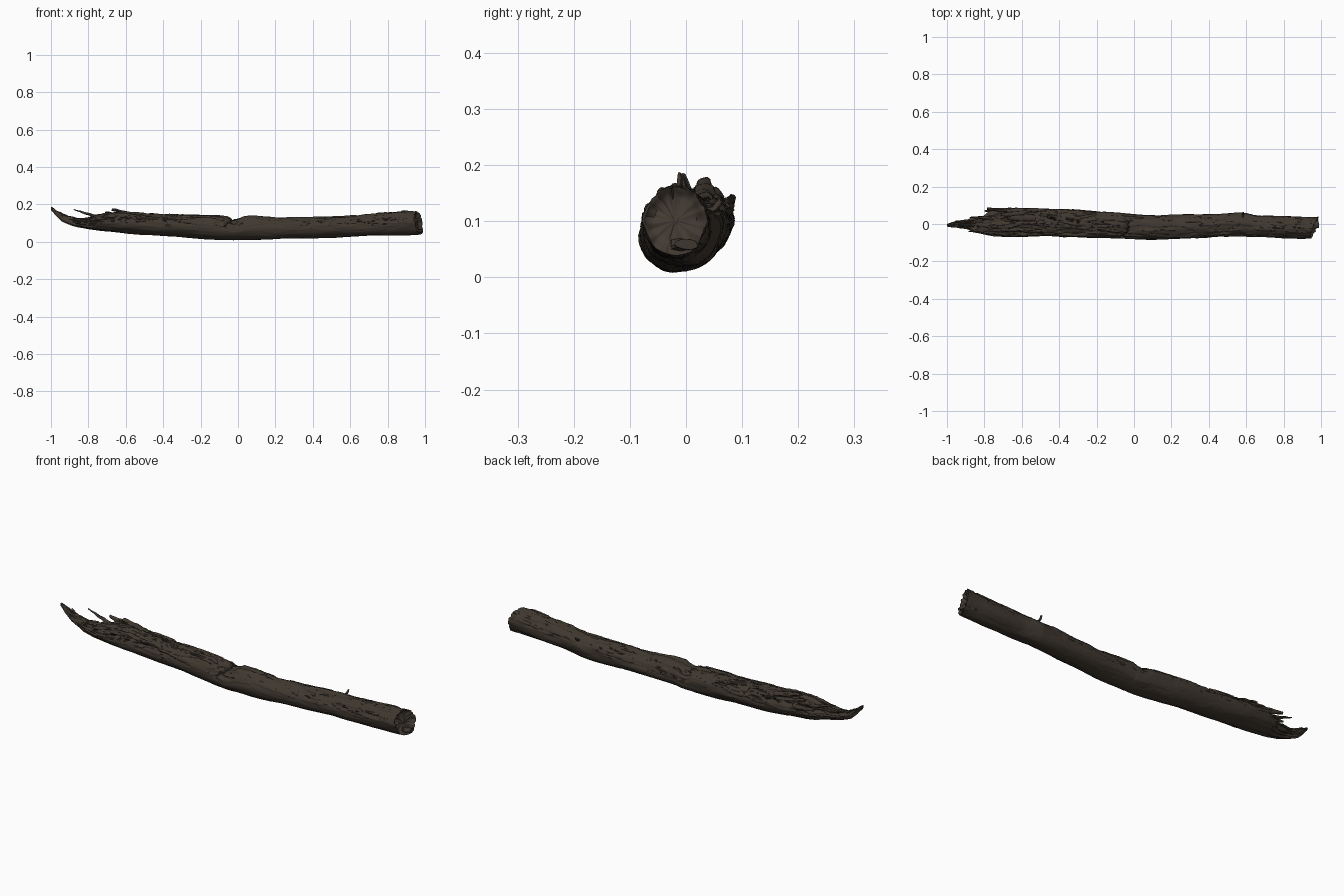
import bpy, bmesh, math, random
from mathutils import Vector, noise

if "Cube" in bpy.data.objects:
    bpy.data.objects.remove(bpy.data.objects["Cube"])

random.seed(4)
SEG, STATIONS = 96, 420

def material(name, rgb):
    m = bpy.data.materials.new(name)
    m.diffuse_color = (*rgb, 1)
    m.use_nodes = True
    m.node_tree.nodes["Principled BSDF"].inputs["Base Color"].default_value = m.diffuse_color
    return m

bark = material("dark brown bark", (0.050, 0.039, 0.029))
crack = material("deep crack brown", (0.032, 0.025, 0.019))
cut = material("weathered cut wood", (0.056, 0.044, 0.033))

# silhouette of the log: x, y min, y max, z min, z max
PROFILE = [
    (-1.00, -0.014, 0.000, 0.170, 0.190), (-0.97, -0.018, 0.010, 0.138, 0.172),
    (-0.93, -0.020, 0.018, 0.108, 0.148), (-0.87, -0.030, 0.026, 0.084, 0.134),
    (-0.845, -0.046, 0.036, 0.078, 0.138), (-0.79, -0.058, 0.048, 0.068, 0.140),
    (-0.76, -0.064, 0.074, 0.063, 0.142), (-0.71, -0.066, 0.084, 0.056, 0.150),
    (-0.60, -0.067, 0.086, 0.045, 0.156), (-0.50, -0.066, 0.082, 0.038, 0.150),
    (-0.20, -0.072, 0.070, 0.017, 0.143), (-0.06, -0.076, 0.060, 0.010, 0.133),
    (-0.025, -0.078, 0.056, 0.009, 0.116), (0.01, -0.080, 0.054, 0.009, 0.124),
    (0.03, -0.082, 0.052, 0.009, 0.136), (0.10, -0.086, 0.051, 0.011, 0.139),
    (0.22, -0.081, 0.049, 0.014, 0.128), (0.45, -0.068, 0.055, 0.021, 0.131),
    (0.57, -0.066, 0.060, 0.026, 0.136), (0.66, -0.072, 0.047, 0.028, 0.143),
    (0.80, -0.076, 0.042, 0.034, 0.154), (0.90, -0.077, 0.038, 0.038, 0.164),
    (0.965, -0.076, 0.037, 0.040, 0.163)]

def section(x):
    for a, b in zip(PROFILE, PROFILE[1:]):
        if x <= b[0]:
            t = (x - a[0]) / (b[0] - a[0])
            return [p + (q - p) * t for p, q in zip(a[1:], b[1:])]
    return PROFILE[-1][1:]

def smooth(a, b, v):
    t = min(1, max(0, (v - a) / (b - a)))
    return t * t * (3 - 2 * t)

def relief(x, c, s):
    """Bark height and crack depth at a place on the log."""
    decay = 1 - smooth(-0.5, 0.1, x)                 # rotten left half
    top = smooth(-0.3, 0.6, s + 0.25 * noise.noise((x * 3, c, 4)))
    rough = 0.15 + top * (0.45 + 0.55 * decay)
    warp = 0.5 * noise.noise((x * 6, c * 2, s * 2))
    lumps = 0.006 * noise.noise((x * 5, c * 1.3, s * 1.3 + 7))
    grain = 0.0035 * noise.noise((x * 9, c * 7 + warp, s * 7))
    fine = 0.0022 * noise.noise((x * 45, c * 13, s * 13))
    plates = 0.007 * smooth(-0.03, 0.03, noise.noise((x * 8, c * 3 + warp, s * 3 + 20)))
    ridge = abs(noise.noise((x * 5 + warp, c * 5 + 3, s * 5)))
    deep = rough * (1 - smooth(0.0, 0.07, ridge)) * smooth(-0.05, 0.25, noise.noise((x * 3, c * 2, s * 2 + 50)))
    # diagonal fracture running down the front from the notch
    line = x + 0.03 - 0.05 * (s - 1) - 0.012 * noise.noise((c * 5, s * 5, 1))
    split = (1 - smooth(0.0, 0.010, abs(line))) * smooth(-0.2, 0.3, s) * smooth(-0.5, 0.1, 0.4 - c)
    deep = max(deep, split)
    return lumps + rough * (grain + fine + plates - 0.004) - 0.011 * deep, deep

# main log: noisy loft along x
def build_log():
    bm = bmesh.new()
    rings, depth = [], {}
    for i in range(STATIONS + 1):
        x = -1 + 1.965 * i / STATIONS
        y0, y1, z0, z1 = section(x)
        cy, cz, ry, rz = (y0 + y1) / 2, (z0 + z1) / 2, (y1 - y0) / 2, (z1 - z0) / 2
        small = min(1, min(ry, rz) / 0.05)
        ring = []
        for j in range(SEG):
            a = 2 * math.pi * j / SEG
            c, s = math.cos(a), math.sin(a)
            h, d = relief(x, c, s)
            h *= small
            y, z = cy + c * (ry + h), cz + s * (rz + h)
            # hollow trough in the shattered left end
            if s > 0:
                z -= (1 - smooth(-0.82, -0.72, x)) * 0.45 * rz * s ** 3
            # slanted right end with ragged lip
            w = smooth(0.80, 0.965, x)
            px = x + w * (0.36 * (y + 0.02) - 0.16 * (z - 0.1) + 0.010 * noise.noise((c * 4, s * 4, 9)))
            # splintered left part
            px += (1 - smooth(-0.70, -0.6, x)) * smooth(-1, -0.9, x) * 0.035 * noise.noise((c * 6, s * 6, 2))
            v = bm.verts.new((px, y, max(z, 0.002)))
            depth[v] = d
            ring.append(v)
        rings.append(ring)
    # sunken, uneven cut face on the right
    base = [v.co.copy() for v in rings[-1]]
    mid = sum(base, Vector()) / SEG
    outer = len(rings)
    for k, sink in ((0.93, 0.002), (0.84, 0.010), (0.66, 0.017), (0.45, 0.016), (0.22, 0.018), (0.05, 0.015)):
        ring = []
        for p in base:
            q = mid + (p - mid) * k
            q.x -= sink + 0.012 * noise.noise((q.y * 45, q.z * 45, 3)) * (1 - k * 0.5)
            v = bm.verts.new(q)
            depth[v] = 0
            ring.append(v)
        rings.append(ring)
    for n, (r, t) in enumerate(zip(rings, rings[1:])):
        for j in range(SEG):
            k = (j + 1) % SEG
            f = bm.faces.new((r[j], r[k], t[k], t[j]))
            f.material_index = 2 if n >= outer else int(sum(depth[v] for v in f.verts) > 1.6)
    bm.faces.new(rings[0])
    bm.faces.new(rings[-1]).material_index = 2
    return finish(bm, "log", 50)

def finish(bm, name, angle):
    bmesh.ops.recalc_face_normals(bm, faces=bm.faces)
    me = bpy.data.meshes.new(name)
    bm.to_mesh(me)
    bm.free()
    for m in (bark, crack, cut):
        me.materials.append(m)
    ob = bpy.data.objects.new(name, me)
    bpy.context.collection.objects.link(ob)
    bpy.ops.object.select_all(action='DESELECT')
    ob.select_set(True)
    bpy.context.view_layer.objects.active = ob
    bpy.ops.object.shade_smooth_by_angle(angle=math.radians(angle))
    return ob

# splinters, flakes and twigs: tapered, wobbly spikes
def splinter(name, start, end, width, thick, tip=0.25, sides=10, steps=14):
    a, b = Vector(start), Vector(end)
    d = (b - a).normalized()
    side = d.cross(Vector((0, 0, 1))).normalized()
    up = side.cross(d)
    bm = bmesh.new()
    rings = []
    for i in range(steps + 1):
        t = i / steps
        k = 1 - (1 - tip) * t ** 1.5
        p = a.lerp(b, t) + up * 0.004 * noise.noise((t * 4, start[0] * 9, 1))
        ring = []
        for j in range(sides):
            g = 2 * math.pi * j / sides
            r = k * (1 + 0.45 * noise.noise((t * 4 + start[0] * 20, math.cos(g) * 1.5, math.sin(g) * 1.5)))
            ring.append(bm.verts.new(p + side * width * r * math.cos(g) + up * thick * r * math.sin(g)))
        rings.append(ring)
    for r, t in zip(rings, rings[1:]):
        for j in range(sides):
            k = (j + 1) % sides
            bm.faces.new((r[j], r[k], t[k], t[j]))
    bm.faces.new(rings[0])
    bm.faces.new(rings[-1])
    return finish(bm, name, 50)

build_log()
splinter("raised_splinter", (-0.74, 0.030, 0.128), (-0.878, 0.036, 0.172), 0.010, 0.008)
splinter("back_splinter", (-0.66, 0.068, 0.118), (-0.785, 0.082, 0.142), 0.012, 0.016, 0.5)
splinter("back_lower_splinter", (-0.70, 0.060, 0.095), (-0.80, 0.070, 0.108), 0.012, 0.014, 0.3)
splinter("front_splinter", (-0.78, -0.035, 0.100), (-0.885, -0.040, 0.122), 0.010, 0.010, 0.2)
splinter("tip_barb", (-0.90, 0.004, 0.125), (-0.955, 0.016, 0.160), 0.008, 0.007)
splinter("tip_prong", (-0.93, -0.010, 0.130), (-0.998, -0.012, 0.186), 0.009, 0.008)
splinter("bark_flake", (-0.53, 0.030, 0.138), (-0.675, 0.034, 0.172), 0.020, 0.012, 0.6)
splinter("bark_flake_rear", (-0.56, 0.055, 0.132), (-0.71, 0.050, 0.156), 0.016, 0.010, 0.5)
splinter("twig_stub", (0.58, 0.030, 0.105), (0.585, 0.063, 0.138), 0.007, 0.007, 0.6)
splinter("cut_lip", (0.92, -0.005, 0.060), (0.988, 0.000, 0.058), 0.030, 0.012, 0.7)

# loose bark strips along the rotten top
for n in range(12):
    x = random.uniform(-0.72, -0.2)
    y0, y1, z0, z1 = section(x)
    g = random.uniform(0.7, 2.3)
    y = (y0 + y1) / 2 + math.cos(g) * (y1 - y0) * 0.47
    z = (z0 + z1) / 2 + math.sin(g) * (z1 - z0) * 0.47
    splinter(f"bark_strip_{n + 1}", (x + 0.06, y, z - 0.006), (x - 0.06, y + random.uniform(-0.01, 0.01), z + 0.004),
             0.008, 0.005, 0.4, 8, 10)
